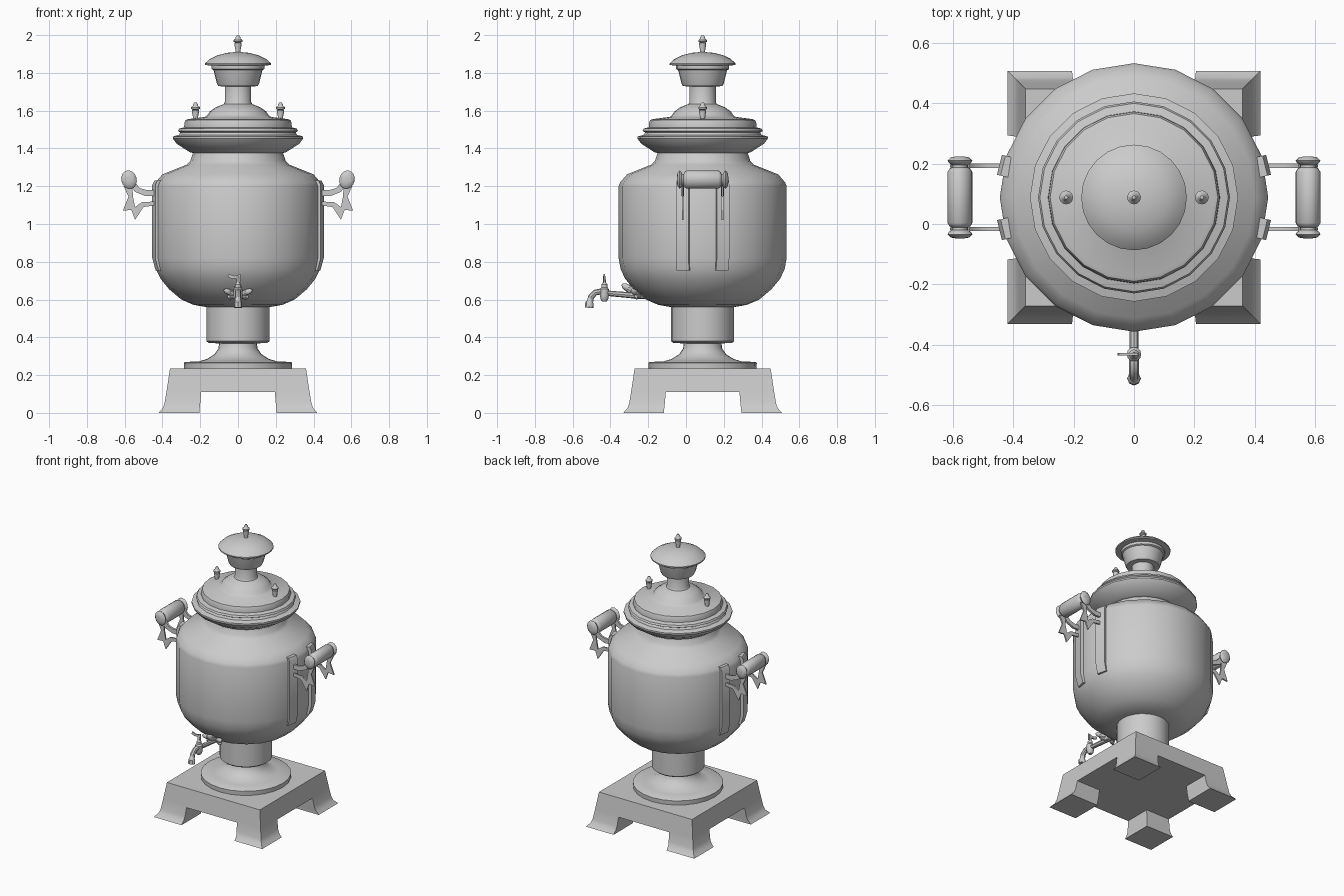
import bpy, bmesh, math
from mathutils import Matrix, Vector

if "Cube" in bpy.data.objects:
    bpy.data.objects.remove(bpy.data.objects["Cube"])

CY = 0.088  # y position of the main axis


def finish(name, bm, angle=35):
    bmesh.ops.recalc_face_normals(bm, faces=bm.faces)
    me = bpy.data.meshes.new(name)
    bm.to_mesh(me)
    bm.free()
    ob = bpy.data.objects.new(name, me)
    bpy.context.collection.objects.link(ob)
    bpy.ops.object.select_all(action='DESELECT')
    ob.select_set(True)
    bpy.context.view_layer.objects.active = ob
    bpy.ops.object.shade_smooth_by_angle(angle=math.radians(angle))
    return ob


def skin(bm, rings):
    for a, b in zip(rings, rings[1:]):
        n = len(a)
        for i in range(n):
            bm.faces.new((a[i], a[(i + 1) % n], b[(i + 1) % n], b[i]))


def lathe(name, profile, segs=20, matrix=None, angle=35):
    """Revolve (radius, height) points about z, capped at both ends."""
    bm = bmesh.new()
    rings = [[bm.verts.new((r * math.sin(2 * math.pi * i / segs),
                            r * math.cos(2 * math.pi * i / segs), z))
              for i in range(segs)] for r, z in profile]
    skin(bm, rings)
    bm.faces.new(rings[0])
    bm.faces.new(rings[-1])
    bm.transform(matrix or Matrix.Translation((0, CY, 0)))
    return finish(name, bm, angle)


def plate(name, outline, y, thick, side=1):
    """Extrude an (x, z) outline along y."""
    bm = bmesh.new()
    rings = [[bm.verts.new((side * x, y + o, z)) for x, z in outline]
             for o in (-thick / 2, thick / 2)]
    skin(bm, rings)
    bm.faces.new(rings[0])
    bm.faces.new(rings[1])
    return finish(name, bm)


def tube(name, points, radius):
    """Round pipe through (point, radius factor) pairs."""
    cu = bpy.data.curves.new(name, 'CURVE')
    cu.dimensions = '3D'
    cu.bevel_depth, cu.bevel_resolution, cu.use_fill_caps = radius, 2, True
    sp = cu.splines.new('POLY')
    sp.points.add(len(points) - 1)
    for p, (co, f) in zip(sp.points, points):
        p.co, p.radius = (*co, 1), f
    ob = bpy.data.objects.new(name, cu)
    bpy.context.collection.objects.link(ob)
    bpy.ops.object.select_all(action='DESELECT')
    ob.select_set(True)
    bpy.context.view_layer.objects.active = ob
    bpy.ops.object.convert(target='MESH')
    bpy.ops.object.shade_smooth_by_angle(angle=math.radians(40))


# Square base plate with four flared corner legs
bm = bmesh.new()


def square(x0, x1, y0, y1, z):
    return [bm.verts.new(c) for c in ((x0, y0, z), (x1, y0, z), (x1, y1, z), (x0, y1, z))]


low = square(-.379, .379, -.379, .379, .11)
top = square(-.36, .36, -.36, .36, .235)
skin(bm, [low, top])
bm.faces.new(low)
bm.faces.new(top)
for sx in (-1, 1):
    for sy in (-1, 1):
        rings = [square(sx * i, sx * o, sy * i, sy * o, z) for i, o, z in
                 ((.205, .42, 0), (.205, .415, .006), (.203, .398, .025), (.2, .389, .05), (.195, .379, .11))]
        skin(bm, rings)
        bm.faces.new(rings[0])
bm.transform(Matrix.Translation((0, CY, 0)))
finish("base", bm, 25)

# Pedestal
lathe("pedestal", [(.285, .233), (.287, .265), (.28, .27), (.21, .272), (.165, .285), (.125, .31),
                   (.104, .34), (.1, .368), (.155, .37), (.167, .38), (.167, .57)], 24)

# Main vessel
lathe("body", [(.167, .56), (.235, .572), (.30, .60), (.365, .655), (.41, .71), (.434, .76), (.445, .82),
               (.445, 1.2), (.437, 1.22), (.40, 1.263), (.27, 1.315), (.252, 1.335), (.236, 1.385)])

# Stepped lid with domed collar and neck
lathe("lid", [(.236, 1.375), (.255, 1.38), (.325, 1.425), (.345, 1.452), (.345, 1.463), (.312, 1.472),
              (.305, 1.485), (.318, 1.492), (.312, 1.505), (.285, 1.512), (.284, 1.535), (.278, 1.55),
              (.265, 1.555), (.175, 1.567), (.163, 1.575), (.15, 1.595), (.12, 1.617), (.075, 1.635),
              (.07, 1.645), (.07, 1.735)], 20)

# Cup and its domed cap
lathe("cup", [(.068, 1.728), (.105, 1.73), (.112, 1.745), (.13, 1.815), (.14, 1.82), (.14, 1.845)], 24)
lathe("cup_cap", [(.14, 1.838), (.175, 1.842), (.175, 1.85), (.15, 1.873), (.11, 1.893),
                  (.06, 1.906), (.015, 1.91)], 24)

# Turned finials
for name, x, z in (("top_finial", 0, 1.905), ("left_finial", -.225, 1.55), ("right_finial", .225, 1.55)):
    lathe(name, [(.014, 0), (.013, .012), (.019, .045), (.019, .052), (.014, .054), (.023, .06),
                 (.023, .068), (.014, .076), (.012, .084), (.006, .094)], 12,
          Matrix.Translation((x, CY, z)))

# Side straps, brackets and handles
ARM = [(.43, 1.18), (.485, 1.18), (.52, 1.19), (.545, 1.22), (.575, 1.21), (.545, 1.17),
       (.49, 1.148), (.43, 1.15)]
BRACE = [(.605, 1.20), (.58, 1.145), (.61, 1.07), (.565, 1.075), (.545, 1.022), (.50, 1.09), (.43, 1.10),
         (.43, 1.12), (.51, 1.115), (.545, 1.09), (.555, 1.14), (.56, 1.20)]
GRIP = [(.012, -.136), (.03, -.133), (.041, -.122), (.036, -.114), (.026, -.108), (.026, -.1), (.034, -.096),
        (.041, -.084)]
GRIP = GRIP + [(r, -z) for r, z in reversed(GRIP)]
for side, label in ((-1, "left"), (1, "right")):
    for off, end in ((-.105, "front"), (.105, "back")):
        bm = bmesh.new()
        rings = [[bm.verts.new((x, y, z)) for x, y in
                  ((r - .03, -.034), (r, -.034), (r, .034), (r - .03, .034))]
                 for r, z in ((.441, .755), (.459, .82), (.459, 1.205), (.447, 1.23))]
        skin(bm, rings)
        bm.faces.new(rings[0])
        bm.faces.new(rings[-1])
        bm.transform(Matrix.Translation((0, CY, 0)) @ Matrix.Scale(side, 4, (1, 0, 0))
                     @ Matrix.Rotation(math.asin(off / .445), 4, 'Z'))
        finish(f"{label}_{end}_strap", bm)
        plate(f"{label}_{end}_arm", ARM, CY + off, .014, side)
        plate(f"{label}_{end}_brace", BRACE, CY + off, .01, side)
    lathe(f"{label}_handle", GRIP, 16,
          Matrix.Translation((side * .577, CY, 1.235)) @ Matrix.Rotation(side * .25, 4, 'Y')
          @ Matrix.Diagonal((1, 1, 1.2, 1)) @ Matrix.Rotation(math.pi / 2, 4, 'X'))

# Tap: pipe, valve and key
tube("tap_pipe", [((0, -.19, .62), 1.1), ((0, -.26, .62), 1), ((0, -.40, .632), .9), ((0, -.45, .643), 1),
                  ((0, -.48, .637), 1), ((0, -.502, .615), 1), ((0, -.508, .59), 1.05),
                  ((0, -.511, .582), 1.4), ((0, -.513, .556), 1.4)], .016)
lathe("tap_valve", [(.012, .59), (.02, .6), (.024, .62), (.024, .655), (.016, .665), (.016, .68),
                    (.008, .69), (.006, .725)], 12, Matrix.Translation((0, -.432, 0)))
plate("tap_key", [(.014, .69), (.014, .735), (-.02, .725), (-.05, .735), (-.055, .72),
                  (-.03, .71), (-.01, .712), (-.008, .69)], -.432, .008)

# Leaf ornament where the tap joins the vessel
for i, (tip, w) in enumerate((((.075, -.29, .65), .016), ((-.075, -.29, .65), .016), ((0, -.34, .68), .02),
                              ((.055, -.27, .612), .014), ((-.055, -.27, .612), .014))):
    root, tip = Vector((0, -.24, .62)), Vector(tip)
    d = tip - root
    lathe(f"tap_leaf_{i}", [(w * .4, 0), (w * .8, d.length * .25), (w, d.length * .65),
                            (w * .8, d.length * .88), (w * .2, d.length)], 10,
          Matrix.Translation(root) @ d.to_track_quat('Z', 'Y').to_matrix().to_4x4())
